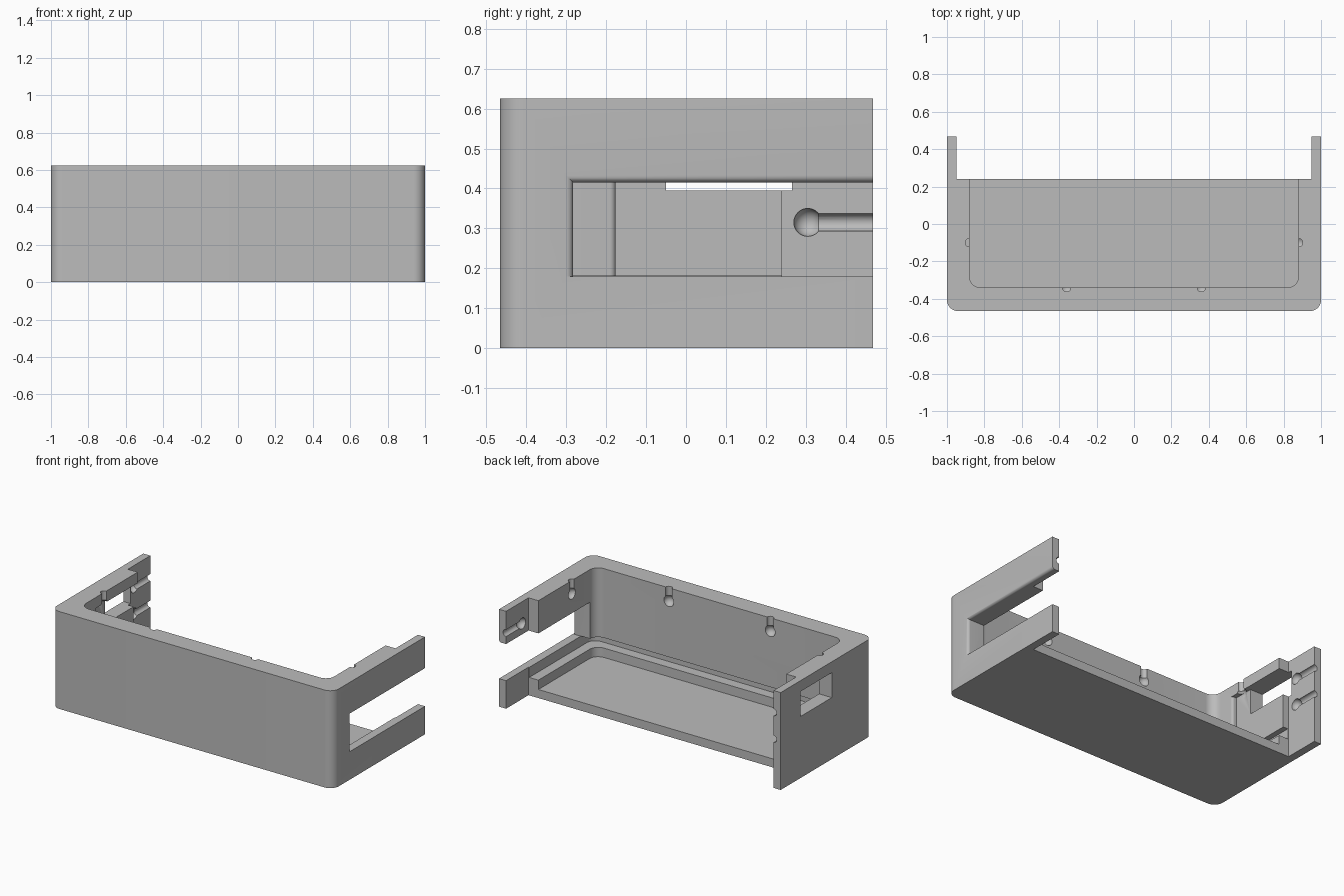
import bpy, bmesh
from math import sin, cos, pi
from mathutils import Vector

if "Cube" in bpy.data.objects:
    bpy.data.objects.remove(bpy.data.objects["Cube"])

grey = bpy.data.materials.new("light grey plastic")
grey.use_nodes = True
colour = (0.5, 0.5, 0.5, 1)
grey.diffuse_color = colour
grey.node_tree.nodes["Principled BSDF"].inputs["Base Color"].default_value = colour

WIDE, FRONT, BACK, TOP = 1.0, -0.466, 0.468, 0.625
INNER, INNER_FRONT, BODY_BACK, TAB = 0.88, -0.34, 0.24, 0.95


def make(name, bm):
    bmesh.ops.recalc_face_normals(bm, faces=bm.faces)
    mesh = bpy.data.meshes.new(name)
    bm.to_mesh(mesh)
    bm.free()
    mesh.materials.append(grey)
    ob = bpy.data.objects.new(name, mesh)
    bpy.context.collection.objects.link(ob)
    return ob


def loft(name, rings):
    """Skin a stack of equal rings and cap both ends."""
    bm = bmesh.new()
    rows = [[bm.verts.new(p) for p in ring] for ring in rings]
    n = len(rows[0])
    for a, b in zip(rows, rows[1:]):
        for i in range(n):
            j = (i + 1) % n
            bm.faces.new((a[i], a[j], b[j], b[i]))
    bm.faces.new(rows[0])
    bm.faces.new(rows[-1])
    return make(name, bm)


def tray_prism(name, half, front, back, radius, z0, z1):
    """Upright prism, square at the back and rounded at the front corners."""
    pts = [(half, back), (-half, back)]
    for side, start in ((-1, pi), (1, 1.5 * pi)):
        cx, cy = side * (half - radius), front + radius
        for i in range(11):
            a = start + pi / 2 * i / 10
            pts.append((cx + radius * cos(a), cy + radius * sin(a)))
    return loft(name, [[(x, y, z) for x, y in pts] for z in (z0, z1)])


def flared_box(name, x_deep, x_face, x_end, y0, y1, z0, z1, r, lift):
    """Box cutter along x whose front (and top) edge rounds over at x_face."""
    s = 1 if x_face > x_deep else -1
    stations = [(x_deep, 0)]
    for i in range(9):
        a = pi / 2 * i / 8
        stations.append((x_face - s * r * (1 - sin(a)), r * (1 - cos(a))))
    stations.append((x_end, r))
    return loft(name, [[(x, y0 - o, z0), (x, y1, z0), (x, y1, z1 + o * lift),
                        (x, y0 - o, z1 + o * lift)] for x, o in stations])


def box(name, x0, x1, y0, y1, z0, z1):
    return loft(name, [[(x0, y0, z), (x1, y0, z), (x1, y1, z), (x0, y1, z)]
                       for z in (z0, z1)])


def keyhole(centre, direction, length):
    """Ball socket with a round channel leading out of it."""
    c, d = Vector(centre), Vector(direction)
    bm = bmesh.new()
    bmesh.ops.create_uvsphere(bm, u_segments=24, v_segments=16, radius=0.035)
    bmesh.ops.translate(bm, verts=bm.verts, vec=c)
    ball = make("socket_cutter", bm)
    u = Vector((1, 0, 0))
    v = d.cross(u)
    ring = [c + 0.022 * (u * cos(2 * pi * i / 20) + v * sin(2 * pi * i / 20))
            for i in range(20)]
    return [ball, loft("channel_cutter", [ring, [p + d * length for p in ring]])]


# Main shell
shell = tray_prism("bracket_shell", WIDE, FRONT, BACK, 0.06, 0, TOP)

cutters = [
    # Open interior above the floor, and the gap between the rear tabs
    tray_prism("interior_cutter", INNER, INNER_FRONT, 0.7, 0.06, 0.055, 0.8),
    box("rear_gap_cutter", -TAB, TAB, BODY_BACK, 0.8, -0.1, 0.8),
    # Sliding groove round the inside
    tray_prism("groove_cutter", 0.945, -0.405, 0.75, 0.06, 0.115, 0.181),
    # Open slot in the left wall, rounded over on its outer edge
    flared_box("slot_cutter", 0.8, WIDE, 1.1, -0.283, 0.65, 0.18, 0.415, 0.018, 1),
    # Shallow pocket and window in the right wall
    flared_box("pocket_cutter", -0.91, -INNER, -0.8, -0.176, 0.3, 0.178, 0.555, 0.015, 0),
    box("window_cutter", -1.1, -0.75, -0.05, 0.265, 0.395, 0.555),
]

# Ball sockets: front wall, side walls and rear tabs
for s in (-1, 1):
    cutters += keyhole((s * 0.36, INNER_FRONT, 0.54), (0, 0, 1), 0.3)
    cutters += keyhole((s * INNER, -0.1, 0.54), (0, 0, 1), 0.3)
    for z in (0.315, 0.485):
        if s < 0 or z > 0.4:
            cutters += keyhole((s * TAB, 0.305, z), (0, 1, 0), 0.3)

bpy.ops.object.select_all(action='DESELECT')
bpy.context.view_layer.objects.active = shell
shell.select_set(True)
for cutter in cutters:
    mod = shell.modifiers.new("cut", 'BOOLEAN')
    mod.operation = 'DIFFERENCE'
    mod.solver = 'EXACT'
    mod.object = cutter
    bpy.ops.object.modifier_apply(modifier=mod.name)
    bpy.data.objects.remove(cutter)

bpy.ops.object.shade_smooth_by_angle(angle=pi / 6)
